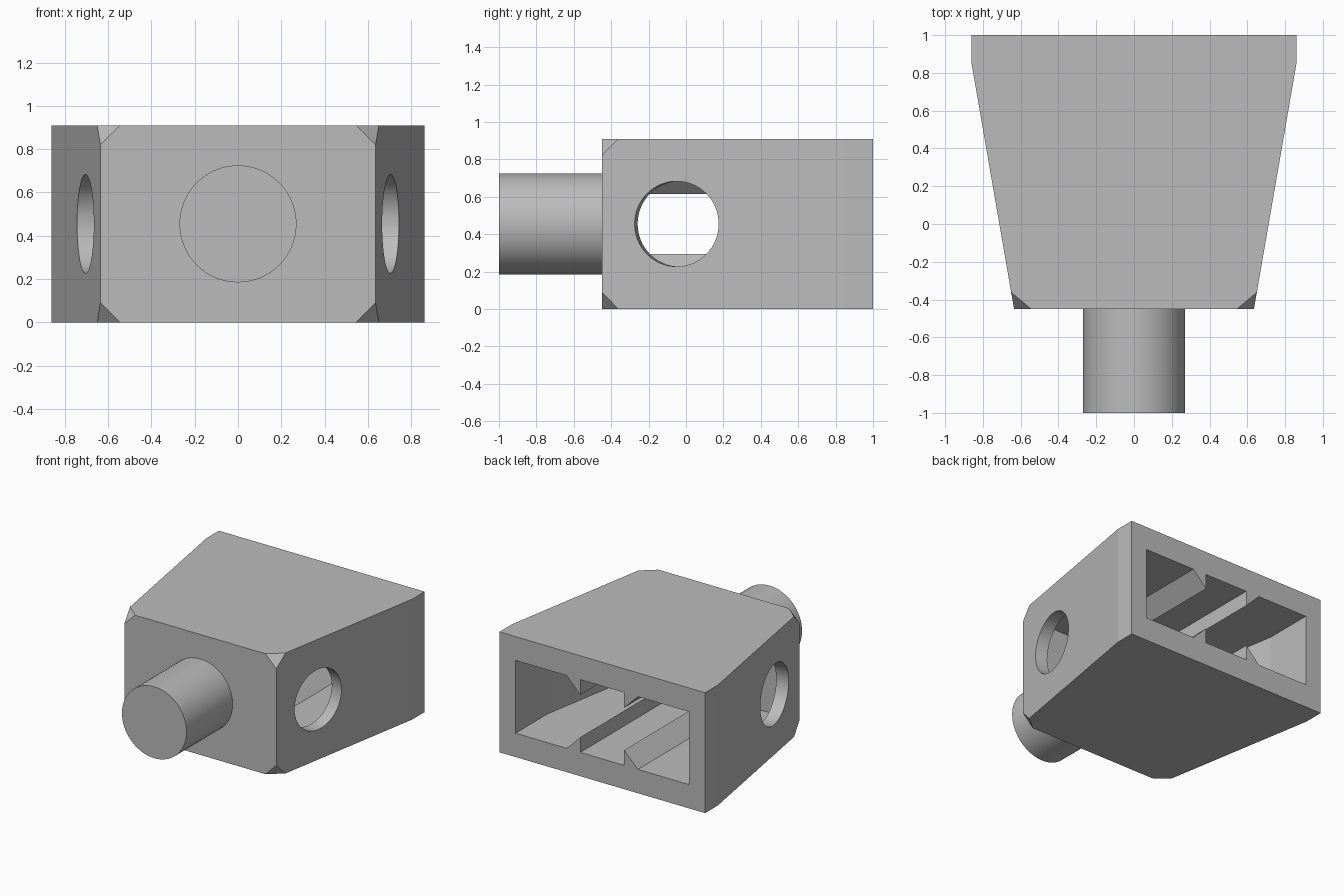
import bpy, bmesh, math
from mathutils import Vector

if "Cube" in bpy.data.objects:
    bpy.data.objects.remove(bpy.data.objects["Cube"], do_unlink=True)

HEIGHT = 0.91
MID = HEIGHT / 2
BACK, FRONT = 1.0, -0.45
WALL = 0.18                      # floor, roof and front wall
WIDE, NARROW, BEND = 0.86, 0.635, 0.85
TAPER = (WIDE - NARROW) / (BEND - FRONT)

grey = bpy.data.materials.new("light_grey")
grey.use_nodes = True
grey.diffuse_color = (0.5, 0.5, 0.5, 1)
grey.node_tree.nodes["Principled BSDF"].inputs["Base Color"].default_value = (0.5, 0.5, 0.5, 1)


def make_object(name, bm):
    bmesh.ops.recalc_face_normals(bm, faces=bm.faces[:])
    mesh = bpy.data.meshes.new(name)
    bm.to_mesh(mesh)
    bm.free()
    mesh.materials.append(grey)
    obj = bpy.data.objects.new(name, mesh)
    bpy.context.collection.objects.link(obj)
    return obj


def prism(points, direction):
    bm = bmesh.new()
    face = bm.faces.new([bm.verts.new(p) for p in points])
    top = bmesh.ops.extrude_face_region(bm, geom=[face])["geom"]
    verts = [v for v in top if isinstance(v, bmesh.types.BMVert)]
    bmesh.ops.translate(bm, verts=verts, vec=direction)
    return bm


def cylinder(name, radius, start, end):
    start, end = Vector(start), Vector(end)
    bm = bmesh.new()
    bmesh.ops.create_cone(bm, cap_ends=True, segments=64, radius1=radius,
                          radius2=radius, depth=(end - start).length)
    obj = make_object(name, bm)
    obj.rotation_euler = (end - start).to_track_quat("Z", "Y").to_euler()
    obj.location = (start + end) / 2
    return obj


def combine(target, tool, operation):
    tool.hide_render = True
    bpy.context.view_layer.update()
    mod = target.modifiers.new(operation.lower(), "BOOLEAN")
    mod.operation, mod.solver, mod.object = operation, "EXACT", tool
    bpy.context.view_layer.objects.active = target
    bpy.ops.object.modifier_apply(modifier=mod.name)
    bpy.data.objects.remove(tool, do_unlink=True)


def smooth(obj):
    bpy.ops.object.select_all(action="DESELECT")
    obj.select_set(True)
    bpy.context.view_layer.objects.active = obj
    bpy.ops.object.shade_smooth_by_angle(angle=math.radians(8))


def mirrored_outline(right_side, z):
    left_side = [(-x, y) for x, y in reversed(right_side)]
    return [(x, y, z) for x, y in right_side + left_side]


# Tapered body with its four front corners clipped
bm = prism(mirrored_outline([(NARROW, FRONT), (WIDE, BEND), (WIDE, BACK)], 0), (0, 0, HEIGHT))
corners = [v for v in bm.verts if v.co.y < FRONT + 0.01]
bmesh.ops.bevel(bm, geom=corners, offset=0.09, segments=1, affect="VERTICES")
body = make_object("body", bm)

# Cavity open at the back
inner, skin = 0.725, 0.095
inner_bend = BEND - (inner + skin - WIDE) / -TAPER
inner_front = FRONT + WALL
front_half = inner - TAPER * (inner_bend - inner_front)
side = [(front_half, inner_front), (inner, inner_bend), (inner, BACK + 0.1)]
cavity = make_object("cavity_cutter", prism(mirrored_outline(side, WALL), (0, 0, HEIGHT - 2 * WALL)))
combine(body, cavity, "DIFFERENCE")

# Round holes square to the sloping side walls
hole_y = -0.05
for s in (-1, 1):
    centre = Vector((s * (WIDE - TAPER * (BEND - hole_y)), hole_y, MID))
    normal = Vector((s, -TAPER, 0)).normalized() * 0.15
    hole = cylinder("hole_cutter", 0.228, centre - normal, centre + normal)
    combine(body, hole, "DIFFERENCE")

# Wedge ribs along the floor and roof: upright inside, sloped outside
RIB_IN, RIB_RISE, SINK = 0.183, 0.115, 0.03
for s in (-1, 1):
    for base, up in ((WALL, 1), (HEIGHT - WALL, -1)):
        section = [(RIB_IN, -SINK), (RIB_IN, RIB_RISE),
                   (RIB_IN + RIB_RISE, 0), (RIB_IN + RIB_RISE, -SINK)]
        points = [(s * x, BACK, base + up * z) for x, z in section]
        rib = make_object("rib", prism(points, (0, inner_front - BACK - SINK, 0)))
        combine(body, rib, "UNION")
smooth(body)

# Round pin on the front
pin = cylinder("front_pin", 0.27, (0, -1, MID), (0, FRONT + 0.04, MID))
smooth(pin)
